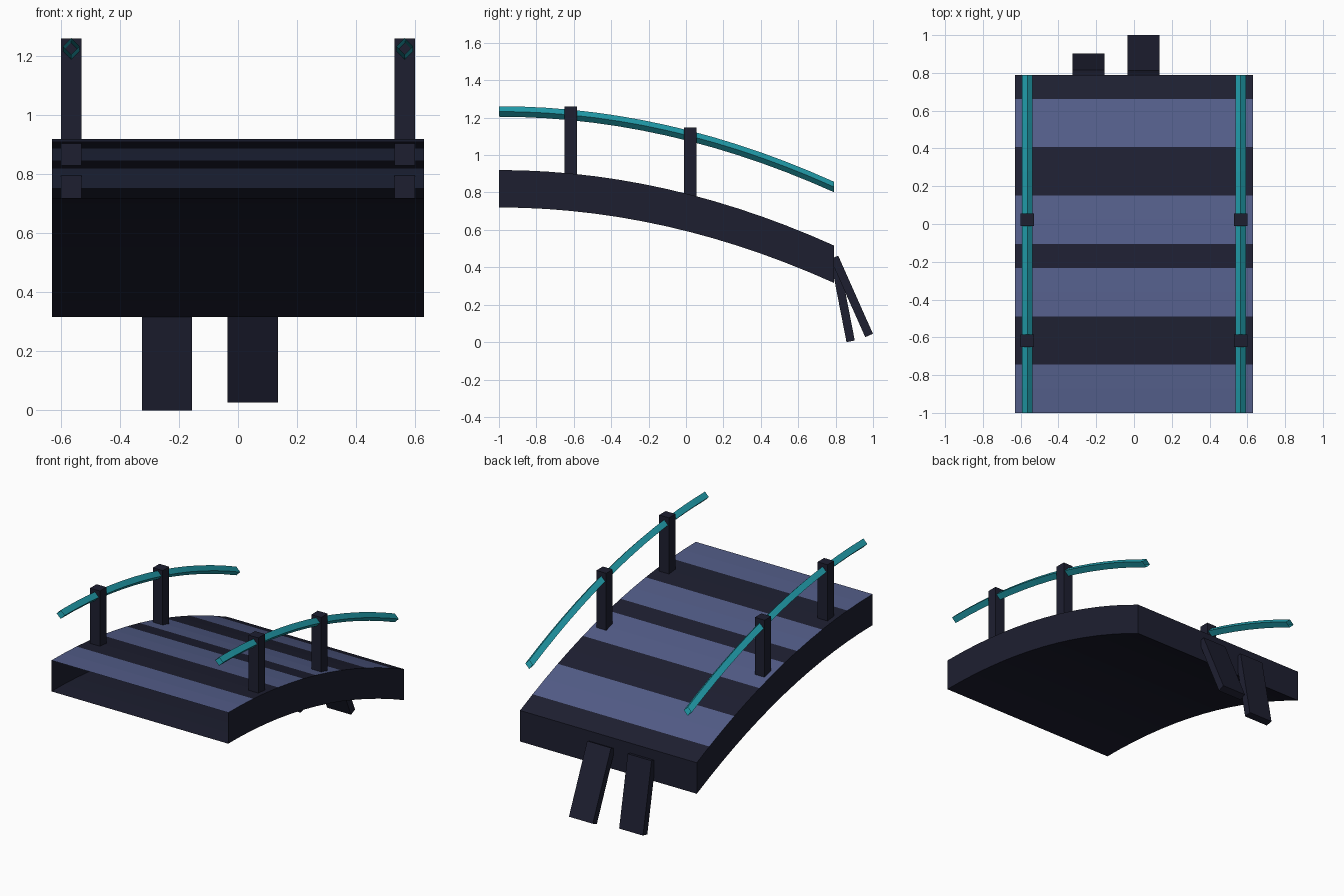
import bpy, bmesh
from math import radians, sin, cos

if "Cube" in bpy.data.objects:
    bpy.data.objects.remove(bpy.data.objects["Cube"])

Y0, Y1, SEGS = -1.0, 0.79, 14
DROP = 0.403


def material(name, rgb):
    m = bpy.data.materials.new(name)
    m.diffuse_color = (*rgb, 1)
    m.use_nodes = True
    m.node_tree.nodes["Principled BSDF"].inputs["Base Color"].default_value = m.diffuse_color
    return m


dark = material("dark_wood", (0.0125, 0.0135, 0.03))
light = material("light_plank", (0.085, 0.108, 0.245))
teal = material("teal_rail", (0.015, 0.33, 0.40))


def arch(t):
    # drop of the arch below its crest
    return -DROP * t * t


def sweep(name, profile, mats, cap_end=False, light_rows=()):
    # sweep an (x, z) profile along the arch, open at the crest
    bm = bmesh.new()
    rings = []
    for i in range(SEGS + 1):
        t = i / SEGS
        rings.append([bm.verts.new((x, Y0 + (Y1 - Y0) * t, z + arch(t))) for x, z in profile])
    n = len(profile)
    for i in range(SEGS):
        for j in range(n):
            k = (j + 1) % n
            f = bm.faces.new((rings[i][j], rings[i][k], rings[i + 1][k], rings[i + 1][j]))
            if j == 0 and i in light_rows:
                f.material_index = 1
    if cap_end:
        bm.faces.new(rings[-1])
    me = bpy.data.meshes.new(name)
    bm.to_mesh(me)
    bm.free()
    for m in mats:
        me.materials.append(m)
    ob = bpy.data.objects.new(name, me)
    bpy.context.collection.objects.link(ob)
    return ob


def box(name, loc, size, mat, rot_x=0.0):
    bpy.ops.mesh.primitive_cube_add(size=1, location=loc, rotation=(rot_x, 0, 0))
    ob = bpy.context.object
    ob.name = name
    ob.scale = size
    ob.data.materials.append(mat)
    return ob


# Arched hollow deck with striped planks on the upper side
W = 0.63
sweep("deck", [(-W, 0.92), (W, 0.92), (W, 0.72), (-W, 0.72)], [dark, light],
      cap_end=True, light_rows=(0, 1, 4, 5, 7, 8, 11, 12))

# Handrails (diamond tubes) and their posts
R = 0.028
for side, s in (("left", -1), ("right", 1)):
    x = 0.565 * s
    zc = 1.233
    sweep(f"handrail_{side}", [(x, zc + R), (x + R, zc), (x, zc - R), (x - R, zc)], [teal])
    for i, (y, top) in enumerate(((-0.617, 1.26), (0.023, 1.147))):
        box(f"post_{side}_{i + 1}", (x, y, top - 0.215), (0.07, 0.066, 0.43), dark)

# Loose boards hanging from the broken end
LENGTH, THICK = 0.457, 0.045
for i, (x, deg) in enumerate(((-0.24, 11), (0.05, 24))):
    a = radians(deg)
    y = 0.793 + sin(a) * LENGTH / 2
    z = 0.453 - cos(a) * LENGTH / 2
    box(f"hanging_board_{i + 1}", (x, y, z), (0.17, THICK, LENGTH), dark, a)
